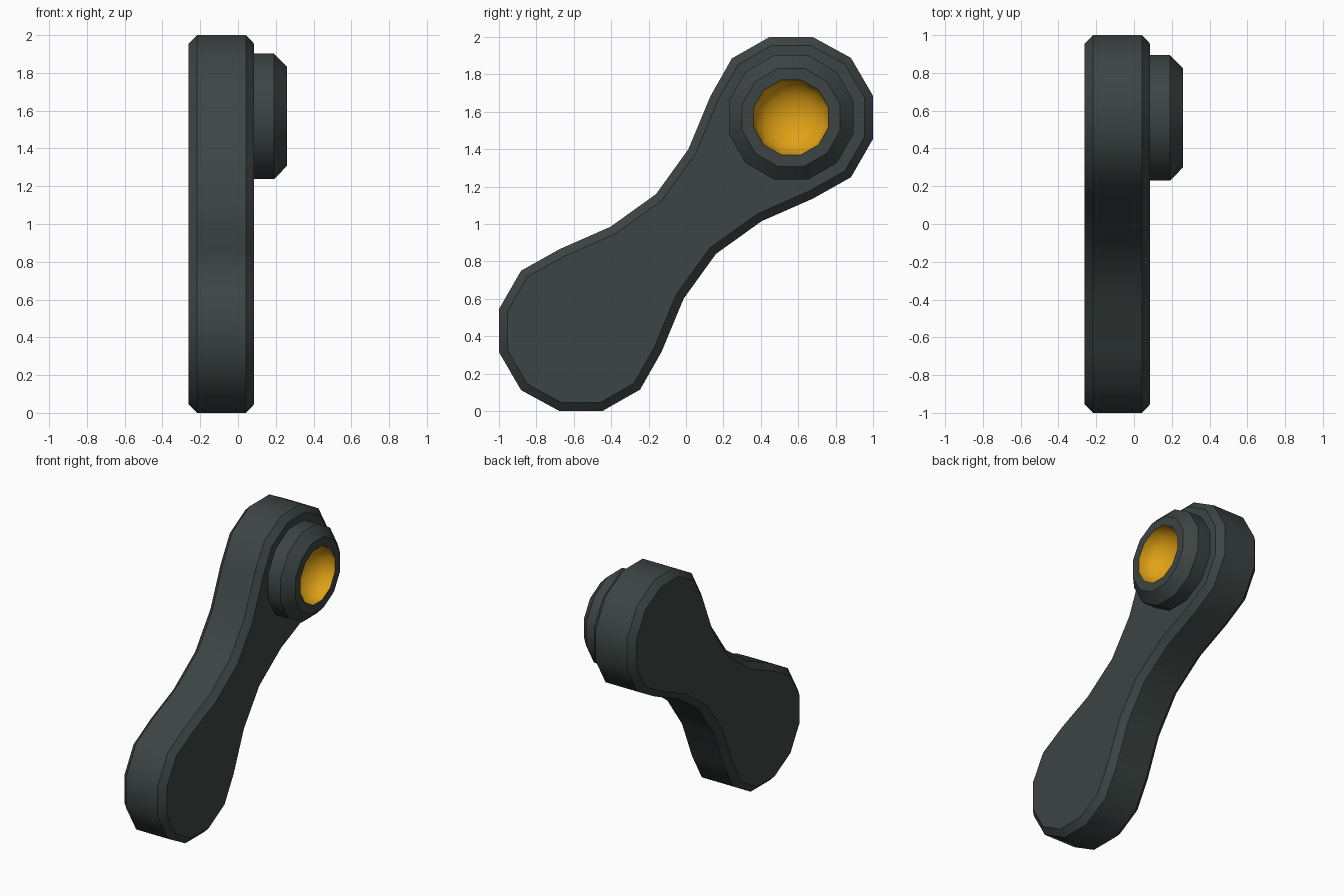
import bpy, bmesh, math
from mathutils import Vector

if "Cube" in bpy.data.objects:
    bpy.data.objects.remove(bpy.data.objects["Cube"])


def material(name, rgb):
    m = bpy.data.materials.new(name)
    m.diffuse_color = (*rgb, 1)
    m.use_nodes = True
    m.node_tree.nodes["Principled BSDF"].inputs["Base Color"].default_value = m.diffuse_color
    return m


SLATE = material("dark slate", (0.045, 0.058, 0.056))
AMBER = material("amber", (0.75, 0.36, 0.008))


def loft(name, rings, mats, ring_mats):
    """Skin a stack of closed rings, cap both ends, smooth shallow angles."""
    bm = bmesh.new()
    loops = [[bm.verts.new(p) for p in ring] for ring in rings]
    n = len(loops[0])
    for a, b, mi in zip(loops, loops[1:], ring_mats):
        for i in range(n):
            j = (i + 1) % n
            bm.faces.new((a[i], a[j], b[j], b[i])).material_index = mi
    bm.faces.new(loops[0][::-1]).material_index = ring_mats[0]
    bm.faces.new(loops[-1]).material_index = ring_mats[-1]
    bmesh.ops.recalc_face_normals(bm, faces=bm.faces)
    me = bpy.data.meshes.new(name)
    bm.to_mesh(me)
    bm.free()
    for m in mats:
        me.materials.append(m)
    ob = bpy.data.objects.new(name, me)
    bpy.context.collection.objects.link(ob)
    bpy.ops.object.select_all(action='DESELECT')
    ob.select_set(True)
    bpy.context.view_layer.objects.active = ob
    bpy.ops.object.shade_smooth_by_angle(angle=math.radians(40))
    return ob


def inset(pts, d):
    """Mitred inward offset of a clockwise outline."""
    out = []
    for i, p in enumerate(pts):
        e1 = (p - pts[i - 1]).normalized()
        e2 = (pts[(i + 1) % len(pts)] - p).normalized()
        n1, n2 = Vector((e1.y, -e1.x)), Vector((e2.y, -e2.x))
        out.append(p + (n1 + n2) * d / (1 + n1.dot(n2)))
    return out


# Arm: half the outline (y, z), the rest by half a turn about (0, 1)
half = [(0.447, 2.0), (0.677, 2.0), (0.882, 1.888), (1.0, 1.685), (1.0, 1.455),
        (0.882, 1.25), (0.677, 1.135), (0.404, 1.015), (0.16, 0.84),
        (-0.013, 0.6), (-0.13, 0.318), (-0.245, 0.115)]
outline = [Vector(p) for p in half] + [Vector((-y, 2 - z)) for y, z in half]
sections = [(-0.262, 0.045), (-0.217, 0), (0.042, 0), (0.085, 0.045)]
loft("arm", [[(x, p.x, p.y) for p in inset(outline, d)] for x, d in sections],
     [SLATE], [0, 0, 0])

# Boss with a concave amber socket: profile of (x, flat radius), 12 sides
profile = [(0.0, 0.333), (0.19, 0.333), (0.26, 0.262), (0.26, 0.2)]
ring_mats = [0, 0, 0]
for k in range(1, 6):
    a = math.radians(k * 16)
    profile.append((0.26 - 0.16 * math.sin(a), 0.2 * math.cos(a)))
    ring_mats.append(1)


def ring(x, r):
    r /= math.cos(math.radians(15))
    angles = [math.radians(15 + 30 * k) for k in range(12)]
    return [(x, 0.562 + r * math.cos(a), 1.57 + r * math.sin(a)) for a in angles]


loft("boss_with_socket", [ring(x, r) for x, r in profile], [SLATE, AMBER], ring_mats)
